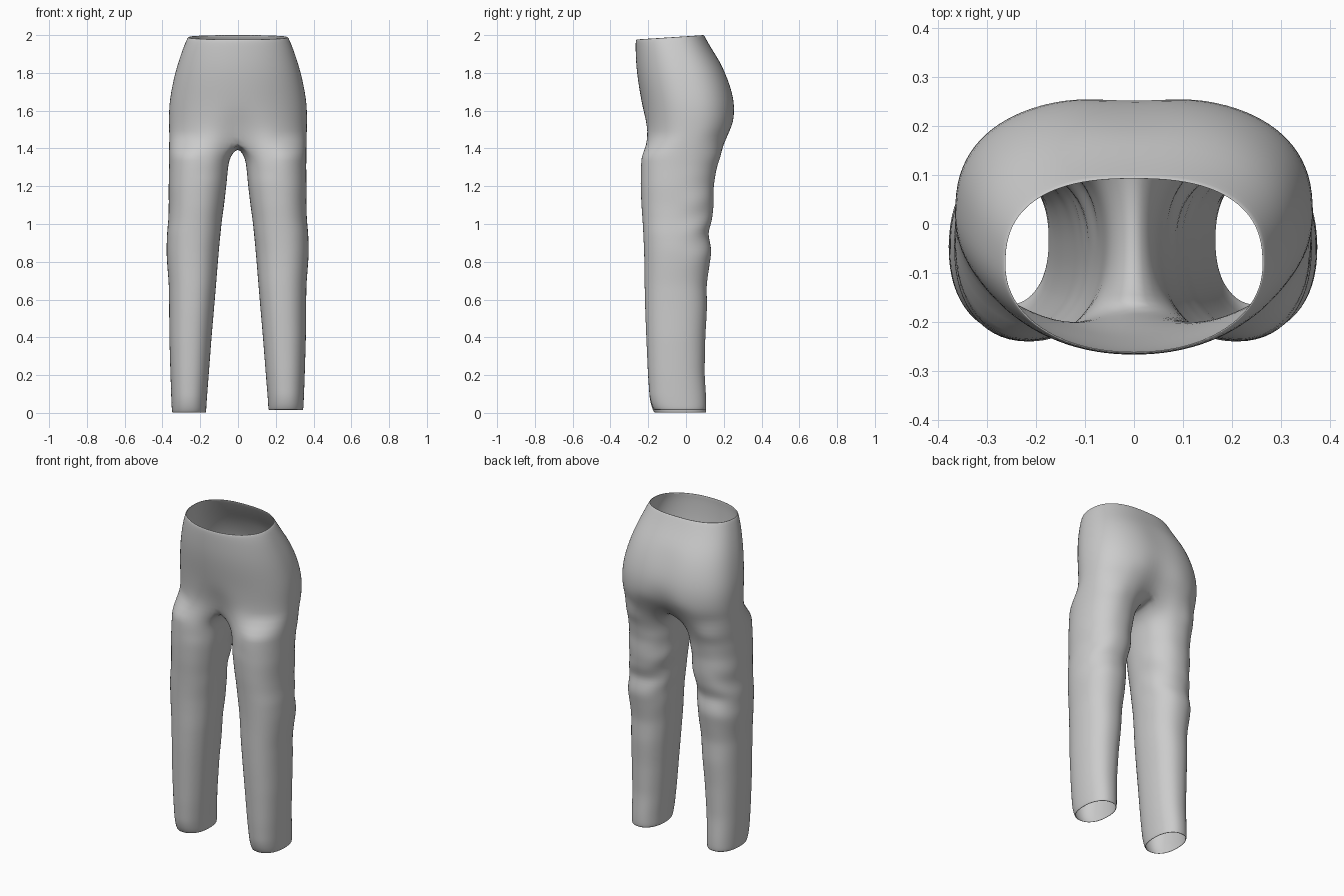
import bpy, bmesh, math

if "Cube" in bpy.data.objects:
    bpy.data.objects.remove(bpy.data.objects["Cube"])

N, M = 48, 12          # points round the hips, spans along the crotch seam
H = N // 2

# hips: z, half width, front y, back y
HIPS = [(1.99, .265, -.265, .095), (1.97, .275, -.267, .105), (1.92, .295, -.267, .140),
        (1.86, .315, -.265, .180), (1.80, .333, -.260, .213), (1.73, .349, -.250, .240),
        (1.66, .361, -.238, .258), (1.60, .366, -.230, .264), (1.54, .366, -.224, .262),
        (1.49, .365, -.223, .250), (1.45, .364, -.226, .232)]
# legs: z, inner x, outer x, front y, back y
LEGS = [(1.37, .036, .363, -.238, .190), (1.30, .044, .362, -.241, .165),
        (1.20, .054, .364, -.241, .147), (1.10, .066, .363, -.237, .148),
        (1.02, .077, .366, -.231, .138), (.95, .085, .372, -.227, .118),
        (.86, .093, .376, -.223, .137), (.78, .100, .371, -.221, .125),
        (.68, .108, .363, -.220, .110), (.55, .119, .361, -.217, .112),
        (.40, .132, .360, -.211, .103), (.20, .147, .354, -.202, .099),
        (.06, .158, .349, -.192, .108), (.02, .160, .347, -.178, .108),
        (0, .162, .345, -.168, .106)]


def lerp_row(rows, z):
    for a, b in zip(rows, rows[1:]):
        if a[0] >= z >= b[0]:
            t = (a[0] - z) / (a[0] - b[0])
            return [p + (q - p) * t for p, q in zip(a, b)]
    return rows[-1]


def rounded(angle, power):
    """Unit superellipse point."""
    c, s = math.cos(angle), math.sin(angle)
    return (math.copysign(abs(c) ** (2 / power), c),
            math.copysign(abs(s) ** (2 / power), s))


bm = bmesh.new()

# hip rings, starting at the front centre
rings = []
for k, (z, rx, yf, yb) in enumerate(HIPS):
    cy, ry = (yf + yb) / 2, (yb - yf) / 2
    low = max(0, (1.66 - z) / .21)
    ring = []
    for i in range(N):
        a = -math.pi / 2 + 2 * math.pi * i / N
        x, y = rounded(a, 2.5 if math.sin(a) > 0 else 2.1)
        x *= rx
        dent = (.22 * low ** 2 if y < 0 else .03 + .22 * low ** 2) if k > 3 else 0
        y *= 1 - dent * math.exp(-(x / .085) ** 2)
        tilt = (.012 * y if k < 2 else 0)
        ring.append(bm.verts.new((x, cy + ry * y, z + tilt)))
    rings.append(ring)
for a, b in zip(rings, rings[1:]):
    for i in range(N):
        j = (i + 1) % N
        bm.faces.new((a[i], b[i], b[j], a[j]))

# crotch seam from back centre to front centre
last = rings[-1]
front, back = last[0].co.copy(), last[H].co.copy()
seam = []
for i in range(1, M):
    t = i / M
    p = back.lerp(front, t)
    p.z -= .047 * math.sin(math.pi * t) ** .7
    seam.append(bm.verts.new(p))

# legs hang from half the hip ring plus the seam
levels = [1.37 - .035 * i for i in range(39)] + [.02, 0]
for side in (1, -1):
    outer = [last[i if side > 0 else -i % N] for i in range(H + 1)]
    prev = outer + seam
    for z in levels:
        _, xi, xo, yf, yb = lerp_row(LEGS, z)
        if side < 0:
            xi, xo = xi + .008, xo + .004
        cx, rx = (xi + xo) / 2, (xo - xi) / 2
        cy, ry = (yf + yb) / 2, (yb - yf) / 2
        hem = .014 * max(0, 1 - z / .4) if side > 0 else 0
        half = math.radians(142)
        ring = []
        for i in range(H + M):
            if i <= H:
                a = -half + 2 * half * i / H
            else:
                a = half + 2 * (math.pi - half) * (i - H) / M
            x, y = rounded(a, 2.25)
            # soft creases behind the knee
            crease = math.exp(-((z - 1.0) / .17) ** 2) * max(0, y) * (1 - y * y)
            f = 1 + .09 * crease * math.sin(38 * z + 3 * x)
            ring.append(bm.verts.new((side * (cx + rx * x * f), cy + ry * y * f, z + hem)))
        n = len(ring)
        for i in range(n):
            j = (i + 1) % n
            quad = (prev[i], ring[i], ring[j], prev[j])
            bm.faces.new(quad if side > 0 else quad[::-1])
        prev = ring

# even out the join between hips and legs
join = [v for v in bm.verts if 1.26 < v.co.z < 1.53 and
        (abs(v.co.x) < .2 and v not in seam)]
for _ in range(4):
    bmesh.ops.smooth_vert(bm, verts=join, factor=.4,
                          use_axis_x=True, use_axis_y=True, use_axis_z=True)

mesh = bpy.data.meshes.new("trousers")
bm.to_mesh(mesh)
bm.free()
trousers = bpy.data.objects.new("trousers", mesh)
bpy.context.collection.objects.link(trousers)

# plain cloth
cloth = bpy.data.materials.new("grey cloth")
cloth.diffuse_color = (.6, .6, .6, 1)
cloth.use_nodes = True
cloth.node_tree.nodes["Principled BSDF"].inputs["Base Color"].default_value = cloth.diffuse_color
mesh.materials.append(cloth)

# thin fabric wall, then smoothing
wall = trousers.modifiers.new("wall", 'SOLIDIFY')
wall.thickness = .005
wall.offset = -1
sub = trousers.modifiers.new("smooth", 'SUBSURF')
sub.levels = sub.render_levels = 1
for f in mesh.polygons:
    f.use_smooth = True
